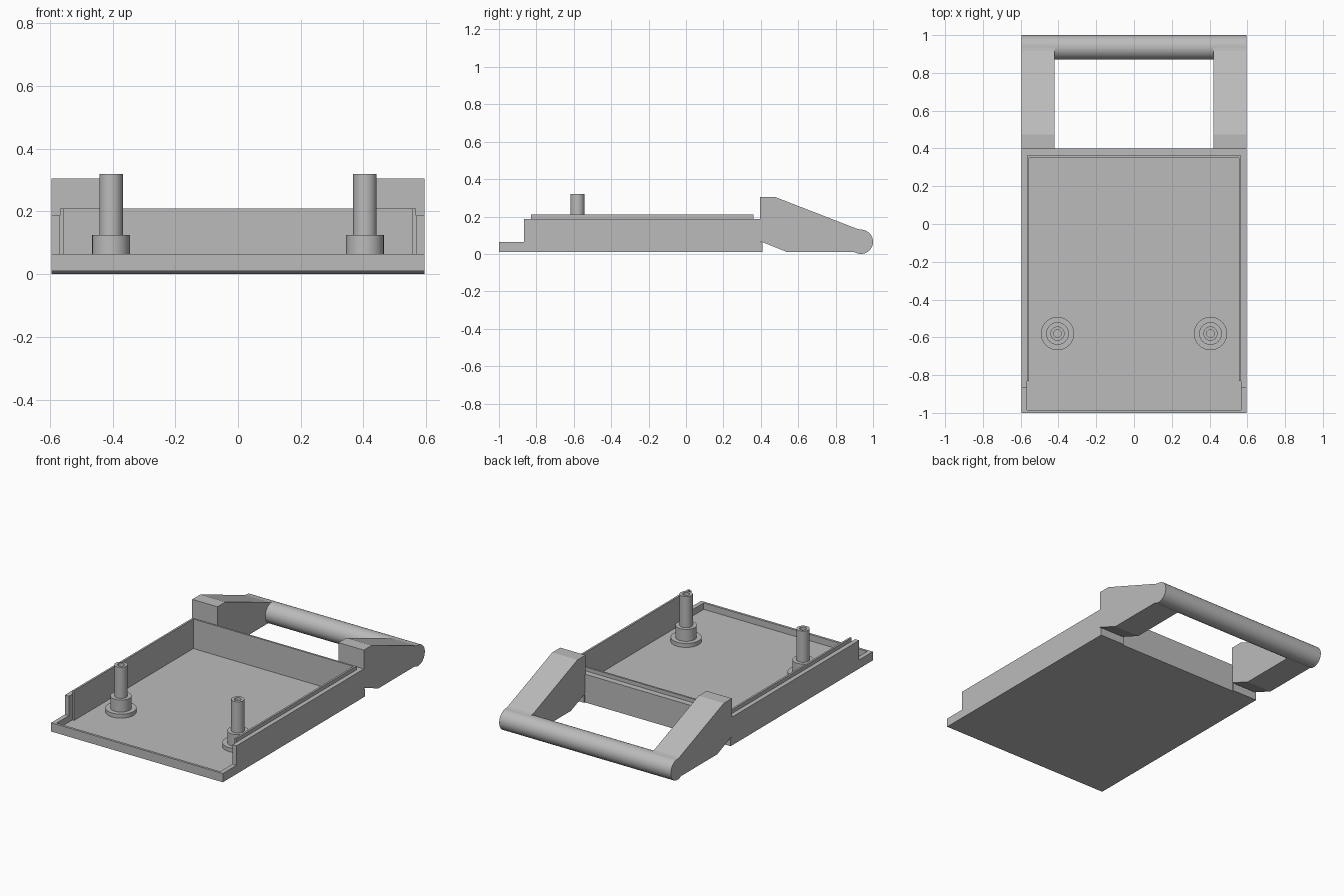
import bpy, bmesh, math
from mathutils import Vector

cube = bpy.data.objects.get("Cube")
if cube:
    bpy.data.objects.remove(cube, do_unlink=True)

grey = bpy.data.materials.new("plain grey")
grey.use_nodes = True
colour = (0.5, 0.5, 0.5, 1)
grey.diffuse_color = colour
grey.node_tree.nodes["Principled BSDF"].inputs["Base Color"].default_value = colour


def finish(name, bm, smooth=False):
    bmesh.ops.recalc_face_normals(bm, faces=bm.faces)
    mesh = bpy.data.meshes.new(name)
    bm.to_mesh(mesh)
    bm.free()
    mesh.materials.append(grey)
    ob = bpy.data.objects.new(name, mesh)
    bpy.context.collection.objects.link(ob)
    if smooth:
        bpy.ops.object.select_all(action='DESELECT')
        ob.select_set(True)
        bpy.context.view_layer.objects.active = ob
        bpy.ops.object.shade_smooth_by_angle(angle=math.radians(30))
    return ob


def extrude_x(name, profile, x0, x1, smooth=False):
    """Extrude a (y, z) outline from x0 to x1."""
    bm = bmesh.new()
    face = bm.faces.new([bm.verts.new((x0, y, z)) for y, z in profile])
    new = bmesh.ops.extrude_face_region(bm, geom=[face])["geom"]
    verts = [g for g in new if isinstance(g, bmesh.types.BMVert)]
    bmesh.ops.translate(bm, verts=verts, vec=(x1 - x0, 0, 0))
    return finish(name, bm, smooth)


def block(name, x0, x1, y0, y1, z0, z1):
    return extrude_x(name, [(y0, z0), (y1, z0), (y1, z1), (y0, z1)], x0, x1)


def lathe(name, outline, x, y, steps=40):
    """Spin a (radius, z) outline about a vertical axis."""
    bm = bmesh.new()
    verts = [bm.verts.new((x + r, y, z)) for r, z in outline]
    edges = [bm.edges.new(pair) for pair in zip(verts, verts[1:])]
    bmesh.ops.spin(bm, geom=verts + edges, cent=(x, y, 0), axis=(0, 0, 1),
                   angle=math.tau, steps=steps)
    bmesh.ops.remove_doubles(bm, verts=bm.verts, dist=0.0001)
    return finish(name, bm, True)


HALF, INNER, RIM = 0.595, 0.567, 0.555
BASE, FLOOR, LIP, WALL, TOP = 0.01, 0.025, 0.065, 0.187, 0.21

# Tray floor, front lip and back wall with its raised inner rim
block("tray_floor", -INNER, INNER, -0.985, 0.362, BASE, FLOOR)
block("front_lip", -INNER, INNER, -1, -0.985, BASE, LIP)
block("back_wall", -INNER, INNER, 0.362, 0.4, BASE, WALL)
block("back_rim", -INNER, INNER, 0.35, 0.362, FLOOR, TOP)

# Stepped side walls, arms and screw posts on both sides
wall = [(-1, BASE), (0.4, BASE), (0.4, WALL), (-0.865, WALL), (-0.865, LIP), (-1, LIP)]
arm = [(0.396, 0.305), (0.475, 0.305), (0.915, 0.134), (0.935, 0.13),
       (0.935, 0.002), (0.9, BASE), (0.54, BASE), (0.396, 0.068)]
post = [(0, FLOOR), (0.088, FLOOR), (0.088, 0.05), (0.06, 0.05), (0.06, 0.125),
        (0.0375, 0.125), (0.0375, 0.32), (0.02, 0.32), (0.02, 0.2), (0, 0.2)]
for side, s in (("left", 1), ("right", -1)):
    extrude_x(side + "_wall", wall, s * INNER, s * HALF)
    block(side + "_rim", s * RIM, s * INNER, -0.83, 0.35, FLOOR, TOP)
    extrude_x(side + "_handle_arm", arm, s * 0.42, s * HALF)
    block(side + "_tray_tab", s * 0.42, s * HALF, 0.4, 0.408, BASE, 0.06)
    lathe(side + "_post", post, s * 0.405, -0.58)

# Round grip bar across the back
steps = 48
circle = [(0.935 + 0.065 * math.cos(math.tau * i / steps),
           0.065 + 0.065 * math.sin(math.tau * i / steps)) for i in range(steps)]
extrude_x("grip_bar", circle, -HALF, HALF, True)
